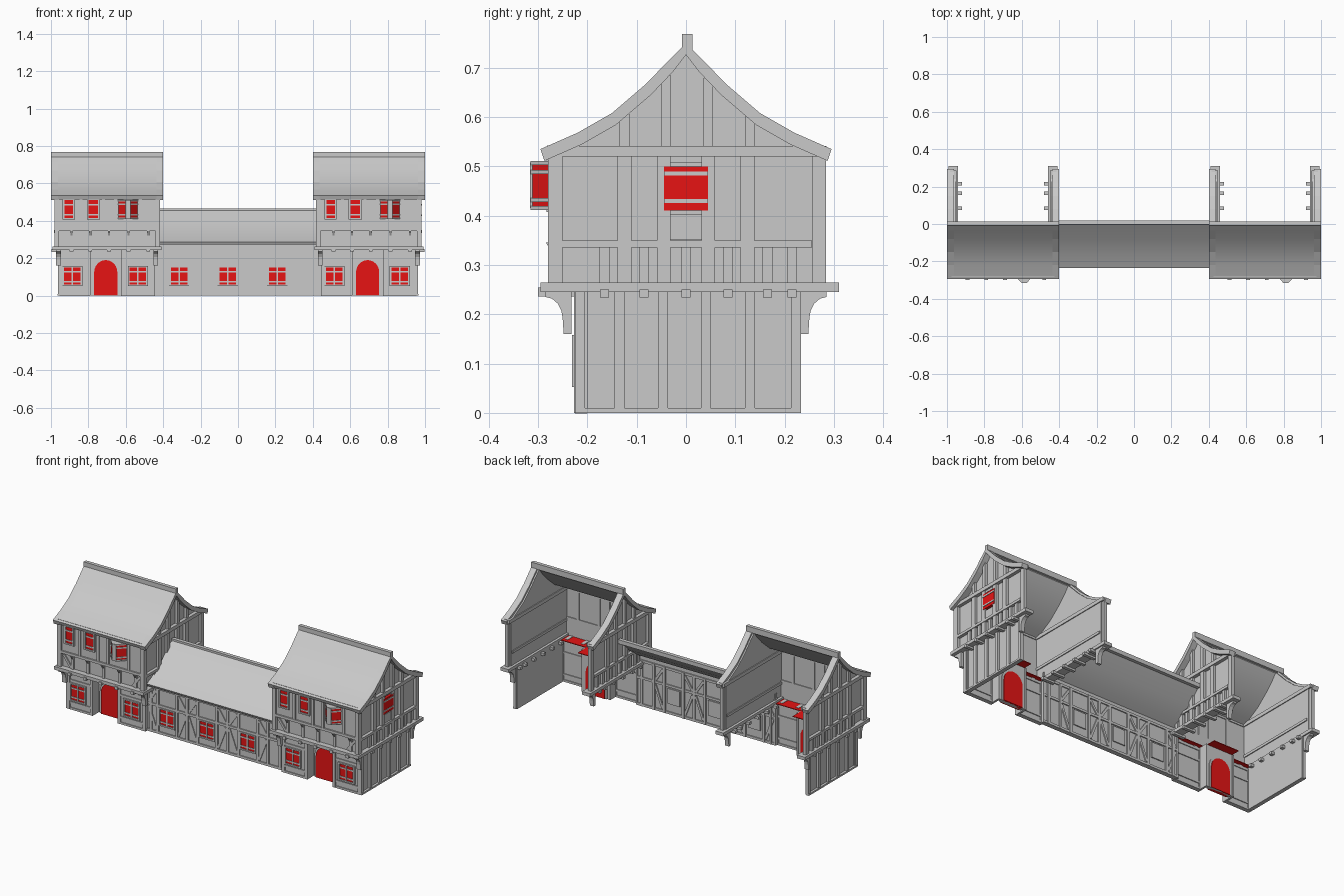
import bpy, bmesh
from math import sin, cos, pi
from mathutils import Vector

if "Cube" in bpy.data.objects:
    bpy.data.objects.remove(bpy.data.objects["Cube"])


def material(name, rgb):
    m = bpy.data.materials.new(name)
    m.use_nodes = True
    m.diffuse_color = (*rgb, 1)
    m.node_tree.nodes["Principled BSDF"].inputs["Base Color"].default_value = (*rgb, 1)
    return m


GREY = material("plain grey", (0.588, 0.588, 0.588))
RED = material("red", (0.8, 0.007, 0.007))


class Part:
    """Collects boxes and prisms into one named object."""

    def __init__(self, name, mat=GREY):
        self.name, self.mat, self.bm = name, mat, bmesh.new()

    def prism(self, axis, pts, a, b):
        place = {"x": lambda p, t: (t, *p), "y": lambda p, t: (p[0], t, p[1]),
                 "z": lambda p, t: (*p, t)}[axis]
        lo = [self.bm.verts.new(place(p, a)) for p in pts]
        hi = [self.bm.verts.new(place(p, b)) for p in pts]
        self.bm.faces.new(lo)
        self.bm.faces.new(hi[::-1])
        for i in range(len(pts)):
            j = (i + 1) % len(pts)
            self.bm.faces.new((lo[j], lo[i], hi[i], hi[j]))

    def box(self, x0, x1, y0, y1, z0, z1):
        self.prism("z", [(x0, y0), (x1, y0), (x1, y1), (x0, y1)], z0, z1)

    def brace(self, x0, z0, x1, z1, y0, y1, w=0.014):
        d = Vector((x1 - x0, z1 - z0)).normalized() * w / 2
        self.prism("y", [(x0 - d.y, z0 + d.x), (x0 + d.y, z0 - d.x),
                         (x1 + d.y, z1 - d.x), (x1 - d.y, z1 + d.x)], y0, y1)

    def done(self, smooth=False):
        bmesh.ops.recalc_face_normals(self.bm, faces=self.bm.faces)
        me = bpy.data.meshes.new(self.name)
        self.bm.to_mesh(me)
        self.bm.free()
        me.materials.append(self.mat)
        ob = bpy.data.objects.new(self.name, me)
        bpy.context.collection.objects.link(ob)
        if smooth:
            bpy.ops.object.select_all(action="DESELECT")
            ob.select_set(True)
            bpy.context.view_layer.objects.active = ob
            bpy.ops.object.shade_smooth_by_angle()


# Flared roof slope, from eave to ridge, as (distance from ridge, height)
SLOPE = [(0.295, 0.535), (0.22, 0.568), (0.15, 0.608), (0.08, 0.668), (0.035, 0.715), (0, 0.75)]
WING_SLOPE = [(0.235, 0.288), (0.16, 0.328), (0.08, 0.388), (0, 0.458)]


def roof_height(y):
    y = abs(y)
    for (a, za), (b, zb) in zip(SLOPE, SLOPE[1:]):
        if b <= y <= a:
            return za + (zb - za) * (a - y) / (a - b)
    return SLOPE[0][1]


def slope_band(slope, side, thick):
    top = [(side * y, z) for y, z in slope]
    return top + [(side * max(y - 0.008, 0), z - thick) for y, z in slope[::-1]]


def window(frame, panes, x, w, z0, z1, y):
    """Red panes crossed by a mullion and two bars."""
    panes.box(x - w / 2, x + w / 2, y - 0.004, y, z0, z1)
    h = z1 - z0
    if w > 0.06:
        frame.box(x - 0.004, x + 0.004, y - 0.008, y, z0, z1)
    for t in (0.17, 0.76):
        frame.box(x - w / 2, x + w / 2, y - 0.007, y, z0 + h * t - 0.004, z0 + h * t + 0.004)
    for s in (-1, 1):
        e = x + s * (w / 2 + 0.005)
        frame.box(e - 0.005, e + 0.005, y - 0.01, y, z0 - 0.008, z1 + 0.008)
        zc = z1 + 0.004 if s > 0 else z0 - 0.004
        frame.box(x - w / 2, x + w / 2, y - 0.01, y, zc - 0.004, zc + 0.004)


def side_wall(cx, s, name, ground):
    """Timbered side wall; s is the outward direction along x."""
    wall, timber = Part(name + "_wall"), Part(name + "_timbers")

    def put(part, d0, d1, *yz):
        part.box(*sorted((cx + s * d0, cx + s * d1)), *yz)
    put(wall, 0.255, 0.265, -0.26, 0.265, 0.25, 0.53)
    gable = [(-0.28, 0.52), (0.28, 0.52)] + [(k * y, z - 0.015) for k, sl in
             ((1, SLOPE[1:]), (-1, SLOPE[-2:0:-1])) for y, z in sl]
    wall.prism("x", gable, cx + s * 0.255, cx + s * 0.265)
    put(timber, 0.25, 0.285, -0.28, 0.285, 0.52, 0.541)
    put(timber, 0.25, 0.283, -0.25, 0.255, 0.335, 0.35)
    put(timber, 0.24, 0.292, -0.295, 0.31, 0.245, 0.264)
    for y in (-0.265, -0.125, -0.045, 0.045, 0.125, 0.27):
        put(timber, 0.26, 0.28, y - 0.014, y + 0.014, 0.264, 0.52)
    for y in (-0.165, -0.085, 0, 0.085, 0.165, 0.215):
        put(timber, 0.26, 0.277, y - 0.01, y + 0.01, 0.264, 0.335)
        put(timber, 0.22, 0.298, y - 0.009, y + 0.009, 0.234, 0.25)
    for y in (-0.125, -0.04, 0.045, 0.13):
        put(timber, 0.26, 0.28, y - 0.01, y + 0.01, 0.54, roof_height(abs(y) + 0.01) - 0.015)
    for k in (-1, 1):
        timber.prism("x", slope_band(SLOPE, k, 0.024), cx + s * 0.263, cx + s * 0.3)
    # curved brackets below the jetty
    for k in (-1, 1):
        curve = [(k * (0.285 - 0.035 * sin(t * pi / 8)), 0.19 + 0.045 * cos(t * pi / 8)) for t in range(5)]
        foot = [(k * 0.248, 0.16), (k * 0.232, 0.16), (k * 0.232, 0.245), (k * 0.285, 0.245)]
        timber.prism("x", curve + foot, cx + s * 0.247, cx + s * 0.272)
    if ground:
        put(wall, 0.24, 0.25, -0.222, 0.23, 0, 0.25)
        put(timber, 0.245, 0.264, -0.225, 0.233, 0, 0.01)
        for y in (-0.215, -0.135, -0.047, 0.04, 0.13, 0.223):
            put(timber, 0.245, 0.262, y - 0.01, y + 0.01, 0, 0.25)
    wall.done()
    timber.done()


def tower(cx, name):
    inner = -1 if cx > 0 else 1
    side_wall(cx, -inner, name + "_outer_side", True)
    side_wall(cx, inner, name + "_inner_side", False)
    wall, timber = Part(name + "_front_wall"), Part(name + "_front_timbers")
    panes, floor, door = (Part(name + n, RED) for n in ("_window_panes", "_jetty_floor", "_door"))
    # two bays with a recessed doorway between them
    for a, b in ((-0.255, -0.09), (0.075, 0.255)):
        wall.box(cx + a, cx + b, -0.22, -0.205, 0, 0.25)
        for x in (a + 0.008, b - 0.008):
            timber.box(cx + x - 0.009, cx + x + 0.009, -0.227, -0.2, 0, 0.245)
        for z in (0.005, 0.04, 0.17, 0.235):
            timber.box(cx + a, cx + b, -0.225, -0.2, z - 0.006, z + 0.006)
        floor.box(cx + a, cx + b, -0.262, -0.18, 0.248, 0.252)
    for x in (-0.095, 0.08):
        wall.box(cx + x - 0.006, cx + x + 0.006, -0.22, -0.15, 0, 0.25)
    wall.box(cx + inner * 0.245, cx + inner * 0.255, -0.22, -0.185, 0, 0.25)
    wall.box(cx - 0.095, cx + 0.08, -0.165, -0.152, 0, 0.25)
    floor.box(cx - 0.09, cx + 0.075, -0.262, -0.1, 0.248, 0.252)
    dx = cx - 0.007
    arch = [(cos(t * pi / 12), sin(t * pi / 12)) for t in range(13)]
    outline = lambda r: [(dx + r * c, 0.125 + r * 1.05 * s) for c, s in arch] + [(dx - r, 0), (dx + r, 0)]
    timber.prism("y", outline(0.074), -0.172, -0.148)
    door.prism("y", outline(0.062), -0.178, -0.144)
    for x in (-0.185, 0.165):
        window(timber, panes, cx + x, 0.088, 0.06, 0.15, -0.221)
    # upper front, stepping out above the lower band
    wall.box(cx - 0.26, cx + 0.26, -0.262, -0.25, 0.25, 0.355)
    wall.box(cx - 0.265, cx + 0.265, -0.272, -0.255, 0.345, 0.54)
    timber.box(cx - 0.29, cx + 0.29, -0.295, -0.25, 0.245, 0.264)
    timber.box(cx - 0.275, cx + 0.275, -0.28, -0.25, 0.345, 0.36)
    timber.box(cx - 0.275, cx + 0.275, -0.282, -0.25, 0.52, 0.542)
    for x in (-0.27, 0.27):
        timber.box(cx + x - 0.012, cx + x + 0.012, -0.28, -0.25, 0.264, 0.53)
    for x in (-0.14, -0.02, 0.045, 0.18):
        timber.box(cx + x - 0.008, cx + x + 0.008, -0.279, -0.25, 0.36, 0.52)
    for x in (-0.19, -0.09, 0.01, 0.115, 0.22):
        timber.box(cx + x - 0.01, cx + x + 0.01, -0.3, -0.2, 0.236, 0.254)
        timber.box(cx + x - 0.008, cx + x + 0.008, -0.27, -0.25, 0.264, 0.35)
        timber.prism("x", [(-0.262, 0.31), (-0.284, 0.345), (-0.262, 0.345)], cx + x - 0.006, cx + x + 0.006)
    for s, x in ((1, -0.25), (-1, 0.25)):
        timber.brace(cx + x, 0.335, cx + x + s * 0.05, 0.268, -0.269, -0.255)
    window(timber, panes, cx - 0.205, 0.045, 0.415, 0.51, -0.273)
    window(timber, panes, cx - 0.073, 0.05, 0.415, 0.51, -0.273)
    # projecting oriel window
    oriel = lambda g: [(cx + 0.06 - g, -0.27), (cx + 0.1 - g / 2, -0.312 - g), (cx + 0.125 + g / 2, -0.312 - g),
                       (cx + 0.165 + g, -0.27)]
    panes.prism("z", oriel(0), 0.418, 0.506)
    for z in (0.415, 0.432, 0.488, 0.507):
        timber.prism("z", oriel(0.003), z - 0.004, z + 0.004)
    timber.box(cx + 0.099, cx + 0.126, -0.316, -0.3, 0.415, 0.508)
    # front roof slope with ridge beam and eave board
    roof = Part(name + "_roof")
    roof.prism("x", slope_band(SLOPE, -1, 0.02), cx - 0.298, cx + 0.298)
    roof.done(True)
    beam = Part(name + "_ridge_beam")
    beam.box(cx - 0.3, cx + 0.3, -0.008, 0.013, 0.735, 0.768)
    beam.done()
    for p in (wall, timber, panes, floor, door):
        p.done()


tower(-0.7, "right_tower")
tower(0.7, "left_tower")

# Window in the left tower's outer side
panes, frame = Part("side_window_panes", RED), Part("side_window_frame")
panes.box(0.96, 0.981, -0.045, 0.045, 0.41, 0.5)
for z in (0.43, 0.485):
    frame.box(0.96, 0.984, -0.045, 0.045, z - 0.004, z + 0.004)
for z0, z1 in ((0.352, 0.402), (0.507, 0.52)):
    frame.box(0.96, 0.975, -0.038, 0.038, z0, z1)
panes.done()
frame.done()

# Low wing joining the towers
wall, timber, panes = Part("wing_wall"), Part("wing_timbers"), Part("wing_window_panes", RED)
wall.box(-0.45, 0.45, -0.205, -0.19, 0, 0.3)
for z in (0.007, 0.165, 0.265):
    timber.box(-0.45, 0.45, -0.211, -0.184, z - 0.007, z + 0.007)
windows = (-0.315, -0.055, 0.21)
for x in windows:
    window(timber, panes, x, 0.088, 0.06, 0.15, -0.206)
    for s in (-1, 1):
        e = x + s * 0.062
        timber.box(e - 0.008, e + 0.008, -0.211, -0.182, 0, 0.27)
        timber.brace(e + s * 0.01, 0.25, e + s * 0.06, 0.175, -0.21, -0.184)
        timber.brace(e + s * 0.01, 0.02, e + s * 0.06, 0.15, -0.21, -0.184)
    timber.box(x - 0.04, x + 0.04, -0.195, -0.184, 0.06, 0.15)
for x in (-0.42, -0.185, 0.078, 0.34, 0.42):
    timber.box(x - 0.008, x + 0.008, -0.211, -0.182, 0, 0.27)
roof, beam = Part("wing_roof"), Part("wing_ridge_beam")
roof.prism("x", slope_band(WING_SLOPE, -1, 0.015), -0.43, 0.43)
beam.box(-0.43, 0.43, -0.004, 0.018, 0.442, 0.466)
roof.done(True)
for p in (wall, timber, panes, beam):
    p.done()
